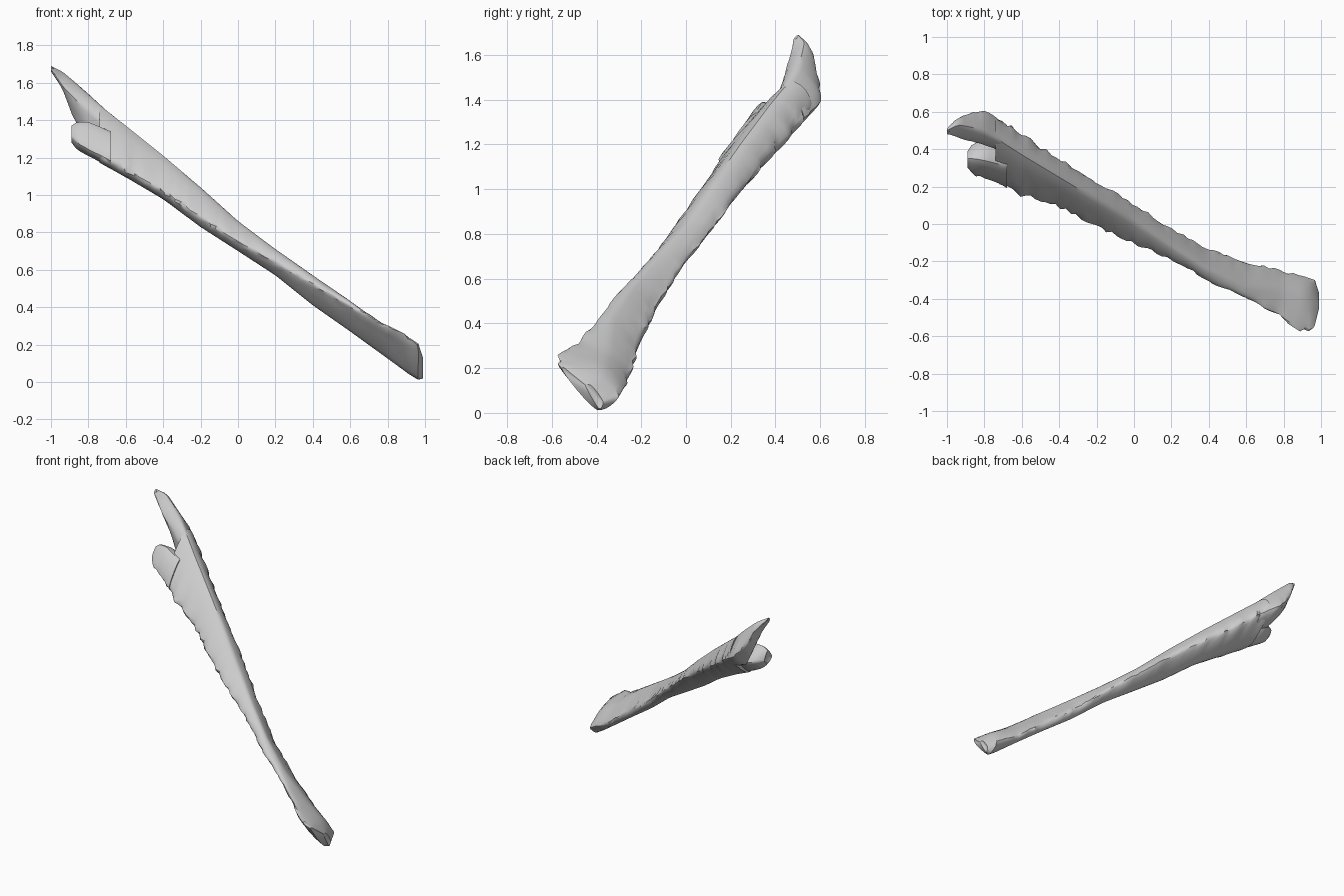
import bpy, bmesh, math, random
from mathutils import Vector

random.seed(4)
if "Cube" in bpy.data.objects:
    bpy.data.objects.remove(bpy.data.objects["Cube"], do_unlink=True)

# One bone grey for everything
bone = bpy.data.materials.new("bone_grey")
bone.use_nodes = True
bone.diffuse_color = (0.6, 0.6, 0.6, 1)
bone.node_tree.nodes["Principled BSDF"].inputs["Base Color"].default_value = (0.6, 0.6, 0.6, 1)

SEGMENT = 6          # ring vertices per quarter
RING = SEGMENT * 4
TENSION = 0.36       # roundness of the cross-sections


def rounded_ring(corners):
    """Closed spline through the front edge, underside, back edge and crest."""
    ring = []
    for i in range(4):
        before, start, end, after = (corners[(i + d) % 4] for d in (-1, 0, 1, 2))
        leave, arrive = (end - before) * TENSION, (after - start) * TENSION
        for s in range(SEGMENT):
            t = s / SEGMENT
            ease = t * t * (3 - 2 * t)
            ring.append(start.lerp(end, ease)
                        + leave * (t * (1 - t) ** 2) - arrive * (t * t * (1 - t)))
    return ring


def section(stations, x):
    """Corner points at x, blended between the neighbouring stations."""
    for low, high in zip(stations, stations[1:]):
        if high[0] <= x <= low[0]:
            f = (low[0] - x) / (low[0] - high[0])
            break
    mixed = [a + (b - a) * f for a, b in zip(low[1:], high[1:])]
    return [Vector((x, mixed[i], mixed[i + 1])) for i in range(0, 8, 2)]


def loft(name, stations, steps, rough):
    """Skin the stations from +x to -x, chipping the two thin edges."""
    bm = bmesh.new()
    first, last = stations[0][0], stations[-1][0]
    rings = []
    for n in range(steps + 1):
        x = max(last, min(first, first + (last - first) * n / steps))
        points = rounded_ring(section(stations, x))
        centre = sum(points, Vector()) / RING
        chips = [random.random() * rough, random.random() * rough]
        ring = []
        for k, p in enumerate(points):
            edge = math.cos(math.tau * k / RING)
            depth = chips[edge < 0] * edge ** 4
            p = p.lerp(centre, depth)
            if 0 < n < steps:
                p.x += random.uniform(-1, 1) * rough * 0.04 * edge ** 4
            ring.append(bm.verts.new(p))
        rings.append(ring)
    for a, b in zip(rings, rings[1:]):
        for k in range(RING):
            m = (k + 1) % RING
            bm.faces.new((a[k], a[m], b[m], b[k]))
    # Sunken broken ends
    for ring, inward in ((rings[0], -1), (rings[-1], 1)):
        middle = sum((v.co for v in ring), Vector()) / RING
        middle.x += inward * 0.015
        hub = bm.verts.new(middle)
        for k in range(RING):
            bm.faces.new((ring[k], ring[(k + 1) % RING], hub))
    bmesh.ops.recalc_face_normals(bm, faces=bm.faces)
    mesh = bpy.data.meshes.new(name)
    bm.to_mesh(mesh)
    bm.free()
    mesh.materials.append(bone)
    obj = bpy.data.objects.new(name, mesh)
    bpy.context.collection.objects.link(obj)
    bpy.ops.object.select_all(action="DESELECT")
    obj.select_set(True)
    bpy.context.view_layer.objects.active = obj
    bpy.ops.object.shade_smooth_by_angle(angle=math.radians(35))
    return obj


# Each station: x, then y and z of front edge, underside, back edge, crest
shaft = [
    (.99, -.45, .12, -.39, .02, -.37, .05, -.42, .12),
    (.97, -.56, .2, -.4, .01, -.3, .07, -.4, .15),
    (.92, -.6, .24, -.4, .04, -.28, .1, -.38, .2),
    (.8, -.52, .3, -.33, .13, -.24, .16, -.35, .27),
    (.6, -.41, .41, -.25, .27, -.2, .33, -.33, .43),
    (.4, -.31, .52, -.19, .41, -.13, .47, -.24, .57),
    (.2, -.2, .64, -.1, .57, -.02, .65, -.12, .71),
    (0, -.11, .75, -.01, .7, .11, .81, .01, .86),
    (-.2, -.02, .88, .08, .83, .23, .97, .13, 1.04),
    (-.4, .08, 1.02, .2, .98, .36, 1.12, .25, 1.21),
    (-.6, .14, 1.13, .29, 1.1, .49, 1.26, .37, 1.37),
    (-.74, .21, 1.21, .37, 1.18, .58, 1.37, .46, 1.48),
]
upper_prong = [
    (-.68, .37, 1.33, .42, 1.23, .54, 1.32, .43, 1.43),
    (-.8, .42, 1.46, .46, 1.29, .61, 1.4, .5, 1.54),
    (-.88, .44, 1.52, .52, 1.41, .6, 1.49, .52, 1.61),
    (-.94, .46, 1.59, .5, 1.57, .57, 1.61, .53, 1.66),
    (-1, .48, 1.67, .49, 1.66, .51, 1.68, .5, 1.69),
]
lower_lobe = [
    (-.68, .19, 1.18, .33, 1.15, .44, 1.28, .31, 1.34),
    (-.8, .24, 1.24, .36, 1.21, .46, 1.3, .34, 1.39),
    (-.86, .26, 1.28, .36, 1.24, .43, 1.31, .35, 1.39),
    (-.89, .3, 1.31, .35, 1.28, .39, 1.31, .35, 1.37),
]

loft("bone_shaft", shaft, 64, 0.16)
loft("bone_upper_prong", upper_prong, 14, 0.14)
loft("bone_lower_lobe", lower_lobe, 9, 0.1)
